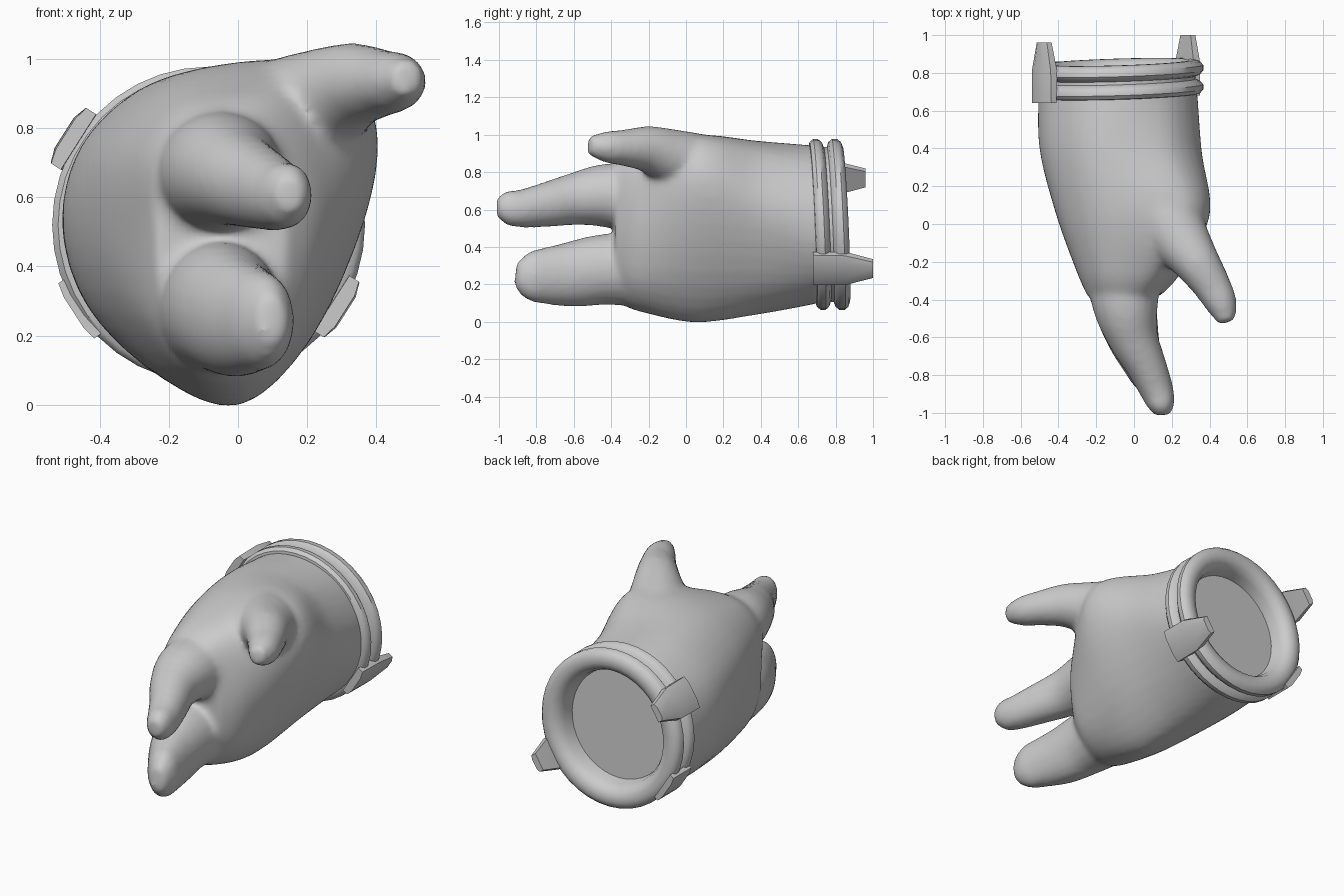
import bpy, bmesh, math
from mathutils import Vector

if "Cube" in bpy.data.objects:
    bpy.data.objects.remove(bpy.data.objects["Cube"])

grey = bpy.data.materials.new("glove_grey")
grey.diffuse_color = (0.6, 0.6, 0.6, 1)
grey.use_nodes = True
grey.node_tree.nodes["Principled BSDF"].inputs["Base Color"].default_value = grey.diffuse_color
CX, CZ = -0.085, 0.52          # cuff axis


def spline(pts, steps, closed=False):
    """Resample points along a Catmull-Rom curve."""
    n = len(pts)
    get = (lambda i: pts[i % n]) if closed else (lambda i: pts[max(0, min(n - 1, i))])
    out = []
    for i in range(n if closed else n - 1):
        a, b, c, d = (get(i + k) for k in (-1, 0, 1, 2))
        for s in range(steps):
            t = s / steps
            out.append(0.5 * (2 * b + (c - a) * t + (2 * a - 5 * b + 4 * c - d) * t * t
                              + (3 * b - a - 3 * c + d) * t ** 3))
    return out if closed else out + [pts[-1]]


def loft(bm, rows, caps=True):
    """Skin a list of closed rings."""
    rings = [[bm.verts.new(p) for p in row] for row in rows]
    for r0, r1 in zip(rings, rings[1:]):
        for i in range(len(r0)):
            j = (i + 1) % len(r0)
            bm.faces.new((r0[i], r0[j], r1[j], r1[i]))
    if caps:
        bm.faces.new(rings[0][::-1])
        bm.faces.new(rings[-1])


def digit(bm, stations):
    """Tapered tube; each station is x, y, z, side radius, vertical radius."""
    path = spline([Vector(s) for s in stations], 5)
    rows = []
    for i, p in enumerate(path):
        d = path[min(i + 1, len(path) - 1)] - path[max(i - 1, 0)]
        d = Vector(d[:3]).normalized()
        side = d.cross(Vector((0, 0, 1))).normalized()
        up = side.cross(d)
        c = Vector(p[:3])
        rows.append([c + side * p[3] * math.cos(k * math.tau / 20)
                     + up * p[4] * math.sin(k * math.tau / 20) for k in range(20)])
    loft(bm, rows)


def finish(name, bm, angle=35):
    bmesh.ops.recalc_face_normals(bm, faces=bm.faces[:])
    me = bpy.data.meshes.new(name)
    bm.to_mesh(me)
    bm.free()
    me.materials.append(grey)
    ob = bpy.data.objects.new(name, me)
    bpy.context.collection.objects.link(ob)
    bpy.ops.object.select_all(action='DESELECT')
    ob.select_set(True)
    bpy.context.view_layer.objects.active = ob
    if angle:
        bpy.ops.object.shade_smooth_by_angle(angle=math.radians(angle))
    return ob


# Palm: x,z sections from wrist to knuckles
wrist = [(CX - 0.42 * math.cos(k * math.tau / 11), CZ + 0.42 * math.sin(k * math.tau / 11))
         for k in range(11)]
sections = [
    (0.72, wrist),
    (0.40, [(-.5, .52), (-.45, .75), (-.27, .92), (-.05, .965), (.2, .91), (.34, .72),
            (.34, .5), (.2, .2), (0, .05), (-.22, .08), (-.42, .27)]),
    (0.05, [(-.41, .52), (-.38, .75), (-.2, .93), (.08, .995), (.3, .97), (.4, .8),
            (.36, .53), (.21, .19), (.01, 0), (-.2, .07), (-.35, .27)]),
    (-0.25, [(-.3, .5), (-.29, .72), (-.17, .87), (.02, .91), (.15, .87), (.23, .72),
             (.25, .5), (.18, .22), (.03, .07), (-.14, .08), (-.27, .25)]),
    (-0.38, [(-.24, .52), (-.24, .7), (-.14, .82), (0, .84), (.08, .79), (.12, .66),
             (.14, .46), (.11, .27), (0, .13), (-.13, .13), (-.22, .27)]),
]
glove = bmesh.new()
rings = [spline([Vector((x, y, z)) for x, z in pts], 4, True) for y, pts in sections]
columns = [spline(list(col), 6) for col in zip(*rings)]
loft(glove, list(zip(*columns)))

# Two thick fingers and the thumb
digit(glove, [(-.06, -.2, .66, .2, .19), (-.045, -.43, .675, .175, .17),
              (-.005, -.6, .655, .135, .14), (.065, -.75, .625, .108, .12),
              (.12, -.88, .605, .09, .102), (.145, -.96, .61, .072, .09),
              (.152, -1.012, .61, .04, .05)])
digit(glove, [(-.06, -.2, .28, .19, .2), (-.045, -.43, .28, .17, .19),
              (-.005, -.6, .255, .14, .177), (.05, -.75, .245, .105, .152),
              (.085, -.84, .245, .082, .13), (.1, -.91, .25, .04, .07)])
digit(glove, [(.1, .15, .82, .2, .17), (.23, -.06, .875, .165, .153), (.33, -.2, .922, .125, .125),
              (.415, -.33, .93, .1, .098), (.465, -.43, .935, .083, .083),
              (.49, -.52, .945, .045, .05)])
hand = finish("glove", glove, 0)

# Fuse into one soft skin
m = hand.modifiers.new("fuse", 'REMESH')
m.mode = 'VOXEL'
m.voxel_size = 0.018
m.use_smooth_shade = True
s = hand.modifiers.new("soften", 'SMOOTH')
s.factor = 0.5
s.iterations = 8
for mod in ("fuse", "soften"):
    bpy.ops.object.modifier_apply(modifier=mod)
bpy.ops.object.shade_smooth_by_angle(angle=math.radians(60))

# Cuff: double outer ring, rounded lip and recessed end disc
profile = [(.41, .675), (.44, .68), (.457, .70), (.457, .725), (.44, .745), (.415, .755),
           (.415, .772), (.44, .78), (.457, .80), (.457, .828), (.44, .848), (.415, .857),
           (.385, .857), (.35, .84), (.33, .80), (.32, .74)]
cuff = bmesh.new()
rows = []
for r, y in profile:
    row = []
    for k in range(40):
        c, n = math.cos(k * math.tau / 40), math.sin(k * math.tau / 40)
        row.append((CX + (r - .005) * c, y + r * (0.03 * c - 0.045 * n), CZ + r * n))
    rows.append(row)
loft(cuff, rows)
finish("cuff_ring", cuff, 40)


# Clips around the cuff: y, half width and half thickness along each one
def clip(name, degrees, radius, stations):
    a = math.radians(degrees)
    out = Vector((math.cos(a), 0, math.sin(a)))
    tan = Vector((-math.sin(a), 0, math.cos(a)))
    centre = Vector((CX, 0, CZ)) + out * radius
    outline = [(-1, -1), (-1, .5), (-.55, 1), (.55, 1), (1, .5), (1, -1)]
    bm = bmesh.new()
    loft(bm, [[centre + Vector((0, y, 0)) + tan * w * u + out * t * v for u, v in outline]
              for y, w, t in stations])
    finish(name, bm, 25)


def prong(y):
    return [(y, .095, .022), (y + .17, .093, .027), (y + .32, .05, .02)]


clip("upper_clip", 147.5, .468, prong(.64))
clip("lower_clip", -32.5, .444, prong(.68))
clip("flat_clip", 213, .447, [(.69, .095, .018), (.86, .095, .018)])
